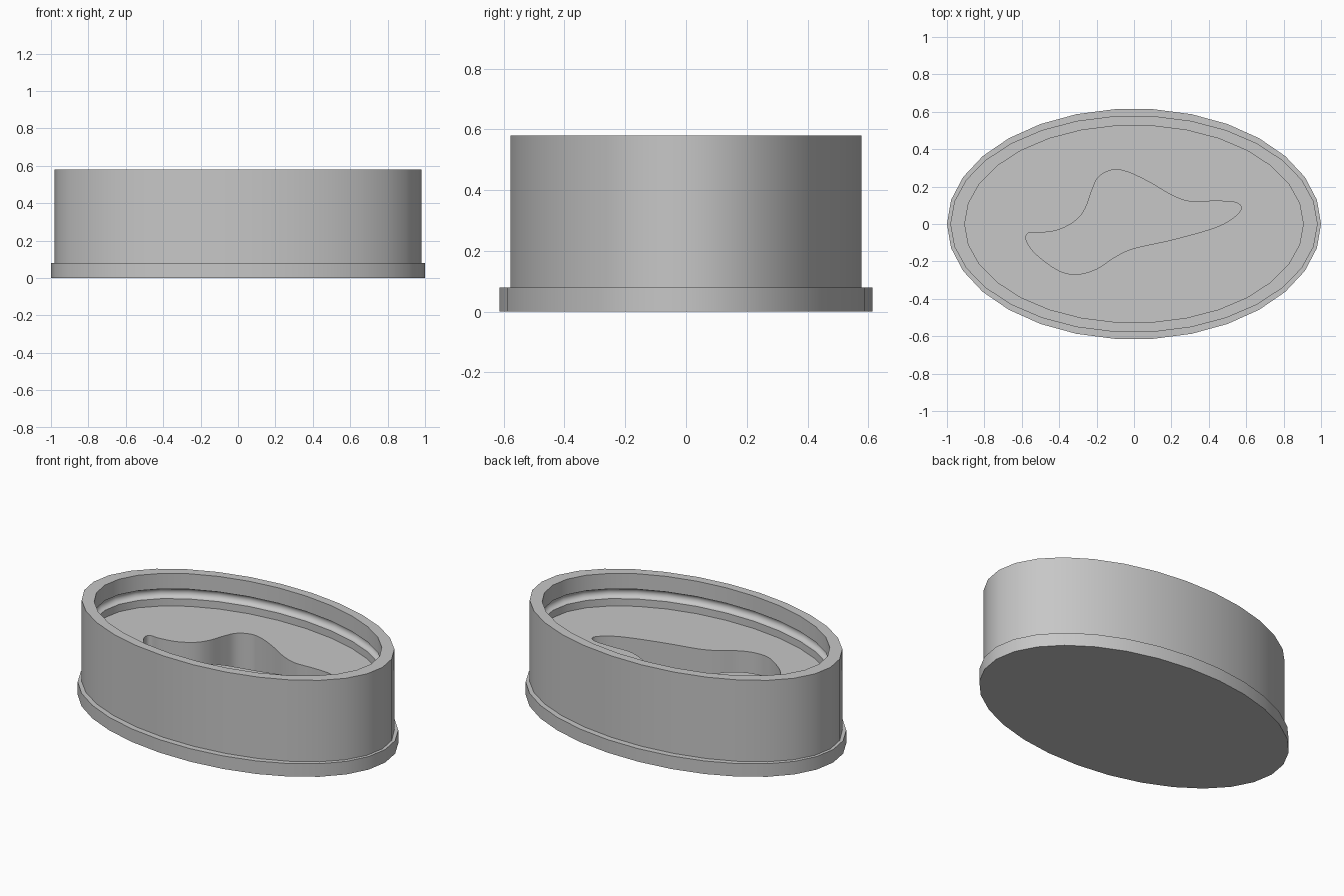
import bpy
import bmesh
from math import cos, sin, pi, radians
from mathutils import Vector

SIDES = 30
BASE_TOP, FLOOR, RIM = 0.08, 0.38, 0.58

default_cube = bpy.data.objects.get("Cube")
if default_cube:
    bpy.data.objects.remove(default_cube, do_unlink=True)

grey = bpy.data.materials.new("plain grey")
grey.use_nodes = True
colour = (0.57, 0.57, 0.57, 1)
grey.diffuse_color = colour
for node in grey.node_tree.nodes:
    if node.type == 'BSDF_PRINCIPLED':
        node.inputs["Base Color"].default_value = colour


def finish(name, bm):
    bmesh.ops.recalc_face_normals(bm, faces=bm.faces)
    mesh = bpy.data.meshes.new(name)
    bm.to_mesh(mesh)
    bm.free()
    mesh.materials.append(grey)
    obj = bpy.data.objects.new(name, mesh)
    bpy.context.scene.collection.objects.link(obj)
    return obj


def stack_rings(name, rings):
    """Closed solid skinned over rings of points, capped at both ends."""
    bm = bmesh.new()
    loops = [[bm.verts.new(p) for p in ring] for ring in rings]
    for low, high in zip(loops, loops[1:]):
        for i in range(len(low)):
            j = (i + 1) % len(low)
            bm.faces.new((low[i], low[j], high[j], high[i]))
    bm.faces.new(loops[0])
    bm.faces.new(loops[-1])
    return finish(name, bm)


def oval(a, b, z):
    return [(a * cos(2 * pi * i / SIDES), b * sin(2 * pi * i / SIDES), z)
            for i in range(SIDES)]


def smooth_loop(points, steps=6):
    """Closed curve passing through all the points."""
    pts = [Vector(p) for p in points]
    n = len(pts)
    out = []
    for i in range(n):
        p0, p1, p2, p3 = (pts[(i + k) % n] for k in (-1, 0, 1, 2))
        for s in range(steps):
            t = s / steps
            out.append(0.5 * (2 * p1 + (p2 - p0) * t
                              + (2 * p0 - 5 * p1 + 4 * p2 - p3) * t ** 2
                              + (3 * p1 - p0 - 3 * p2 + p3) * t ** 3))
    return out


def shade(obj):
    bpy.ops.object.select_all(action='DESELECT')
    obj.select_set(True)
    bpy.context.view_layer.objects.active = obj
    bpy.ops.object.shade_smooth_by_angle(angle=radians(30))


# Base plate
base = stack_rings("base_plate", [oval(1, 0.617, 0), oval(1, 0.617, BASE_TOP)])

# Body: outer wall, rim, inner wall with a rounded groove, recessed floor
A, B, GROOVE_Z, GROOVE_R = 0.905, 0.528, 0.455, 0.03
groove = []
for k in range(13):
    t = pi * k / 12
    out = GROOVE_R * sin(t)
    groove.append(oval(A + out, B + out, GROOVE_Z + GROOVE_R * cos(t)))
body = stack_rings("oval_body", [
    oval(0.982, 0.58, BASE_TOP), oval(0.982, 0.58, RIM), oval(A, B, RIM),
    *groove, oval(A, B, FLOOR)])

# Freeform cavity cut through the floor down to the base plate
outline = smooth_loop([
    (-.565, -.048), (-.5, -.047), (-.4, -.03), (-.31, .02), (-.26, .085),
    (-.225, .18), (-.19, .25), (-.12, .288), (-.04, .28), (.08, .225),
    (.2, .155), (.3, .12), (.42, .122), (.53, .118), (.572, .095),
    (.56, .06), (.5, .012), (.4, -.03), (.2, -.085), (0, -.13),
    (-.1, -.175), (-.2, -.24), (-.3, -.268), (-.4, -.25), (-.52, -.165),
    (-.575, -.09)])
cutter = stack_rings("cavity_cutter", [
    [(p.x, p.y, z) for p in outline] for z in (0.04, 0.5)])
cutter.hide_render = True

cut = body.modifiers.new("cavity", 'BOOLEAN')
cut.operation = 'DIFFERENCE'
cut.solver = 'EXACT'
cut.object = cutter
bpy.context.view_layer.objects.active = body
bpy.ops.object.modifier_apply(modifier=cut.name)
bpy.data.objects.remove(cutter, do_unlink=True)

for part in (base, body):
    shade(part)
